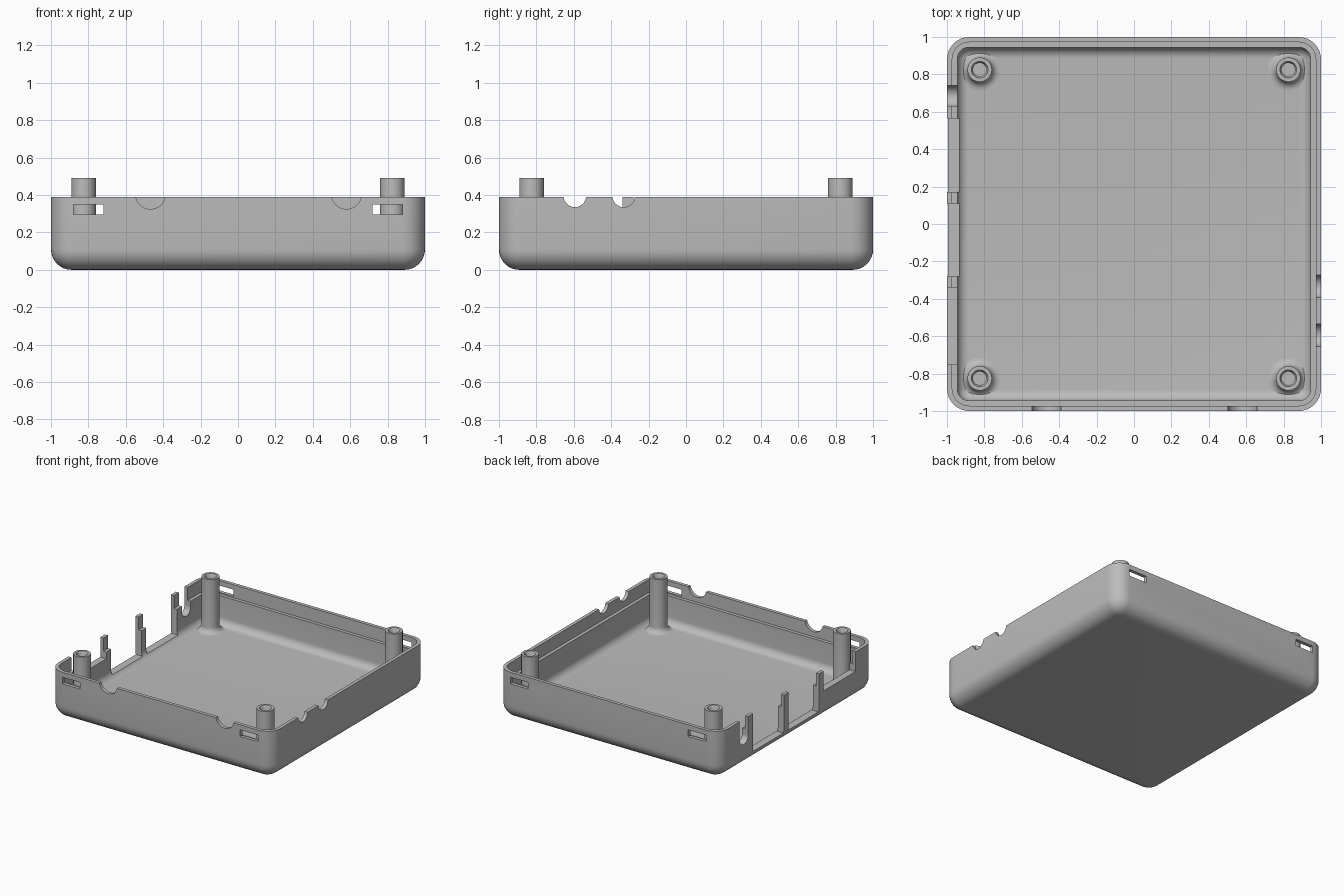
import bpy, bmesh, math
from mathutils import Matrix, Vector

cube = bpy.data.objects.get("Cube")
if cube:
    bpy.data.objects.remove(cube, do_unlink=True)

grey = bpy.data.materials.new("light grey plastic")
grey.use_nodes = True
colour = (0.5, 0.5, 0.5, 1)
grey.diffuse_color = colour
grey.node_tree.nodes["Principled BSDF"].inputs["Base Color"].default_value = colour

HEIGHT, SHELF, FLOOR = 0.39, 0.285, 0.055
CORNER, WALL, LIP = 0.12, 0.055, 0.028


def finish(bm, name):
    bmesh.ops.recalc_face_normals(bm, faces=bm.faces)
    mesh = bpy.data.meshes.new(name)
    bm.to_mesh(mesh)
    bm.free()
    mesh.materials.append(grey)
    obj = bpy.data.objects.new(name, mesh)
    bpy.context.collection.objects.link(obj)
    return obj


def smooth(obj):
    bpy.ops.object.select_all(action="DESELECT")
    obj.select_set(True)
    bpy.context.view_layer.objects.active = obj
    bpy.ops.object.shade_smooth_by_angle(angle=math.radians(35))


def ring(bm, inset, z, steps=8):
    """Rounded square loop, offset inward from the outer wall."""
    r, c = CORNER - inset, 1 - CORNER
    verts = []
    for q, (sx, sy) in enumerate(((1, 1), (-1, 1), (-1, -1), (1, -1))):
        for i in range(steps + 1):
            a = math.pi / 2 * (q + i / steps)
            verts.append(bm.verts.new((sx * c + r * math.cos(a), sy * c + r * math.sin(a), z)))
    return verts


def fillet(inset, z, r, steps=8):
    """Quarter round from the vertical wall down to the flat."""
    out = []
    for i in range(steps + 1):
        a = math.pi / 2 * i / steps
        out.append((inset + r * (1 - math.cos(a)), z + r * (1 - math.sin(a))))
    return out


# Tray: outer skin, stepped rim and inner skin as one closed body
profile = fillet(0, 0, 0.11)[::-1]
profile += [(0, HEIGHT), (LIP, HEIGHT), (LIP, SHELF), (WALL, SHELF)]
profile += fillet(WALL, FLOOR, 0.06)
bm = bmesh.new()
loops = [ring(bm, *p) for p in profile]
for a, b in zip(loops, loops[1:]):
    for i in range(len(a)):
        j = (i + 1) % len(a)
        bm.faces.new((a[i], a[j], b[j], b[i]))
bm.faces.new(loops[0])
bm.faces.new(loops[-1])
tray = finish(bm, "tray")


def cut(obj):
    """Subtract a cutter from the tray and discard it."""
    mod = tray.modifiers.new("cut", "BOOLEAN")
    mod.operation, mod.solver, mod.object = "DIFFERENCE", "EXACT", obj
    bpy.context.view_layer.objects.active = tray
    bpy.ops.object.modifier_apply(modifier=mod.name)
    bpy.data.objects.remove(obj, do_unlink=True)


def cut_box(low, high):
    low, high = Vector(low), Vector(high)
    bm = bmesh.new()
    bmesh.ops.create_cube(bm, size=1, matrix=Matrix.Translation((low + high) / 2)
                          @ Matrix.Diagonal((*(high - low), 1)))
    cut(finish(bm, "box_cutter"))


def cut_round(centre, axis, r):
    bm = bmesh.new()
    turn = Matrix.Rotation(math.pi / 2, 4, "Y" if axis == "X" else "X")
    bmesh.ops.create_cone(bm, cap_ends=True, segments=48, radius1=r, radius2=r, depth=0.3,
                          matrix=Matrix.Translation(centre) @ turn)
    cut(finish(bm, "round_cutter"))


# Snap slots through the front and back lips
for sx in (-1, 1):
    for sy in (-1, 1):
        xs, ys = sorted((sx * 0.72, sx * 0.88)), sorted((sy * 0.955, sy * 1.1))
        cut_box((xs[0], ys[0], 0.295), (xs[1], ys[1], 0.35))

# Half round cable notches in the front and +x walls
for x in (-0.468, 0.58):
    cut_round((x, -1, 0.405), "Y", 0.08)
for y in (-0.333, -0.594):
    cut_round((1, y, 0.395), "X", 0.06)

# Connector openings in the -x wall, leaving slim pillars between
for y0, y1, sill in ((-0.75, -0.34, 0.23), (-0.28, 0.11, 0.08), (0.17, 0.565, 0.08)):
    cut_box((-1.1, y0, sill), (-0.92, y1, 0.5))

# U shaped slot beside the openings
cut_box((-1.1, 0.63, 0.24), (-0.92, 0.74, 0.5))
cut_round((-1, 0.685, 0.24), "X", 0.055)
smooth(tray)

# Corner screw posts with flared feet and blind holes
post = [(0, 0.04), (0.11, 0.04), (0.11, FLOOR)]
post += [(0.11 - 0.045 * math.sin(a), FLOOR + 0.045 * (1 - math.cos(a)))
         for a in (math.pi / 12 * i for i in range(1, 7))]
post += [(0.065, 0.49), (0.045, 0.49), (0.036, 0.475), (0.036, 0.2), (0, 0.2)]
for sx, side in ((-1, "right"), (1, "left")):
    for sy, end in ((-1, "front"), (1, "back")):
        bm = bmesh.new()
        verts = [bm.verts.new((r, 0, z)) for r, z in post]
        edges = [bm.edges.new(p) for p in zip(verts, verts[1:])]
        bmesh.ops.spin(bm, geom=verts + edges, cent=(0, 0, 0), axis=(0, 0, 1),
                       angle=2 * math.pi, steps=40)
        bmesh.ops.remove_doubles(bm, verts=bm.verts, dist=0.0001)
        obj = finish(bm, f"{end}_{side}_screw_post")
        obj.location = (sx * 0.825, sy * 0.825, 0)
        smooth(obj)
